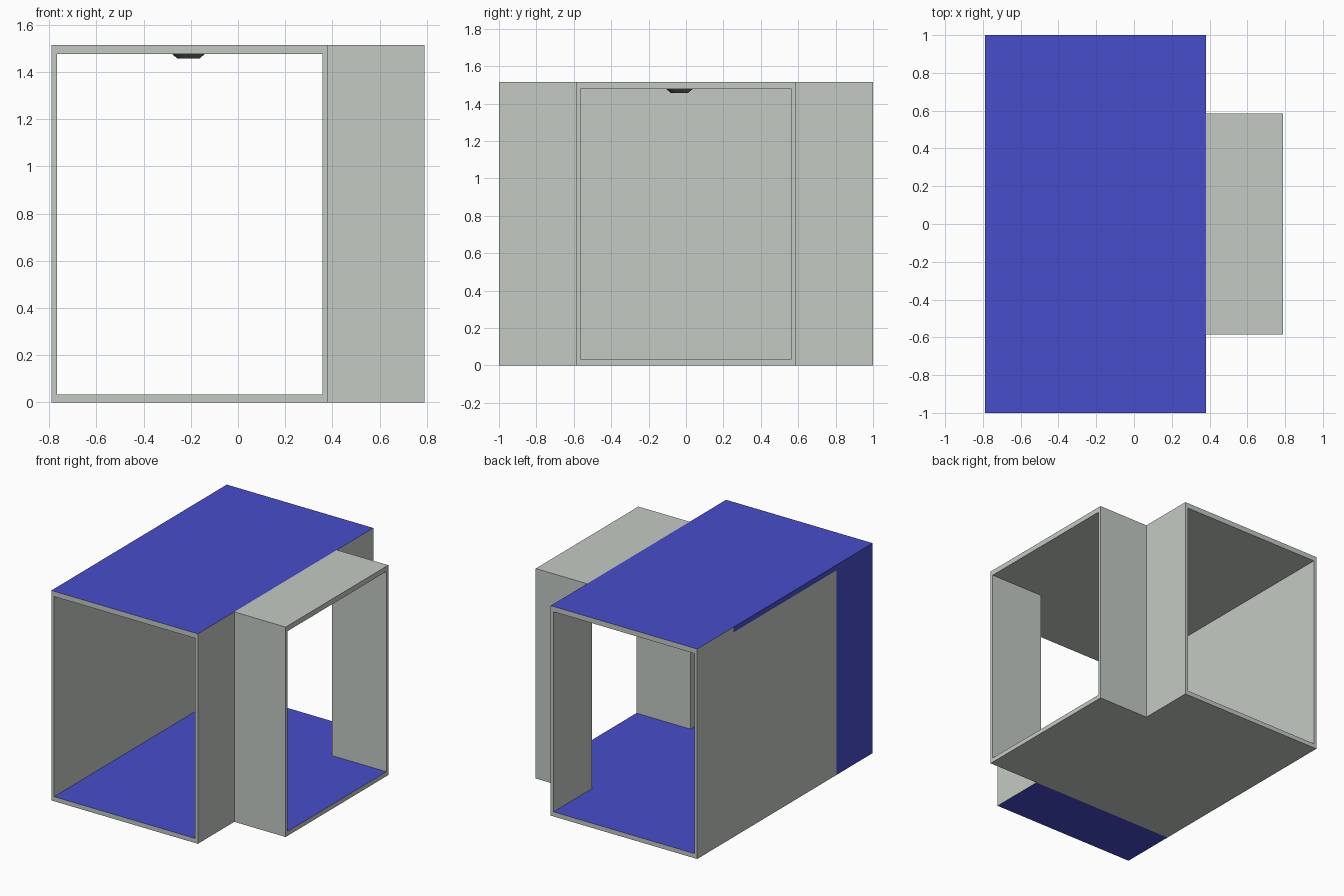
import bpy, bmesh
from mathutils import Vector

cube = bpy.data.objects.get("Cube")
if cube:
    bpy.data.objects.remove(cube, do_unlink=True)


def material(name, rgb):
    m = bpy.data.materials.new(name)
    m.use_nodes = True
    m.diffuse_color = (*rgb, 1)
    m.node_tree.nodes["Principled BSDF"].inputs["Base Color"].default_value = (*rgb, 1)
    return m


GREY = material("pale grey", (0.55, 0.59, 0.55))
BLUE = material("blue", (0.062, 0.075, 0.59))
DARK = material("dark grey", (0.15, 0.15, 0.15))

# Main dimensions
LEFT, SIDE, END = -0.79, 0.38, 0.79      # x of long wall, branch side, branch end
HALF, ARM = 1.0, 0.585                   # half length of hall and half width of branch
WALL = 0.022
FLOOR, CEILING, TOP = 0.033, 1.477, 1.515


def finish(name, bm, mats):
    mesh = bpy.data.meshes.new(name)
    bm.to_mesh(mesh)
    bm.free()
    for m in mats:
        mesh.materials.append(m)
    obj = bpy.data.objects.new(name, mesh)
    bpy.context.scene.collection.objects.link(obj)
    return obj


def prism(name, outline, z0, z1, caps=True, is_blue=None):
    """Extrude an outline upwards, split it at the bay lines and paint it."""
    bm = bmesh.new()
    base = bm.faces.new([bm.verts.new((x, y, z0)) for x, y in outline])
    res = bmesh.ops.extrude_face_region(bm, geom=[base], use_keep_orig=True)
    bmesh.ops.translate(bm, vec=(0, 0, z1 - z0),
                        verts=[v for v in res["geom"] if isinstance(v, bmesh.types.BMVert)])
    bmesh.ops.recalc_face_normals(bm, faces=bm.faces)
    if not caps:
        flat = [f for f in bm.faces if abs(f.normal.z) > 0.5]
        bmesh.ops.delete(bm, geom=flat, context="FACES_ONLY")
    if is_blue:
        for co, no in (((0, -ARM, 0), (0, 1, 0)), ((0, ARM, 0), (0, 1, 0)),
                       ((SIDE, 0, 0), (1, 0, 0))):
            bmesh.ops.bisect_plane(bm, geom=bm.verts[:] + bm.edges[:] + bm.faces[:],
                                   plane_co=co, plane_no=no, dist=1e-5)
        bm.normal_update()
        for f in bm.faces:
            f.material_index = int(is_blue(f.calc_center_median(), f.normal))
    return finish(name, bm, (GREY, BLUE))


# Floor and roof slabs share a T-shaped plan
plan = [(LEFT, -HALF), (SIDE, -HALF), (SIDE, -ARM), (END, -ARM),
        (END, ARM), (SIDE, ARM), (SIDE, HALF), (LEFT, HALF)]


def floor_blue(c, n):
    front_bay = c.y < -ARM and c.x < SIDE
    return n.z > 0.5 or (front_bay and (n.z < -0.5 or n.x < -0.5))


def roof_blue(c, n):
    return (n.z > 0.5 and c.x < SIDE) or (n.x < -0.5 and c.y < ARM)


prism("floor", plan, 0, FLOOR, is_blue=floor_blue)
prism("roof", plan, CEILING, TOP, is_blue=roof_blue)

# Long closed wall, its front bay painted outside
prism("long_wall", [(LEFT, -HALF), (LEFT + WALL, -HALF), (LEFT + WALL, HALF), (LEFT, HALF)],
      FLOOR, CEILING, caps=False, is_blue=lambda c, n: n.x < -0.5 and c.y < -ARM)

# Two L-shaped corner walls beside the branch
for side, sign in (("front", -1), ("back", 1)):
    corner = [(SIDE, HALF), (SIDE, ARM), (END, ARM), (END, ARM - WALL),
              (SIDE - WALL, ARM - WALL), (SIDE - WALL, HALF)]
    prism(side + "_corner_wall", [(x, sign * y) for x, y in corner],
          FLOOR, CEILING, caps=False)

# Tapered ceiling lamp
bm = bmesh.new()
bmesh.ops.create_cone(bm, cap_ends=True, segments=16, radius1=0.046, radius2=0.07, depth=0.02)
bmesh.ops.translate(bm, verts=bm.verts, vec=Vector((-0.21, -0.035, CEILING - 0.01)))
finish("ceiling_lamp", bm, (DARK,))
